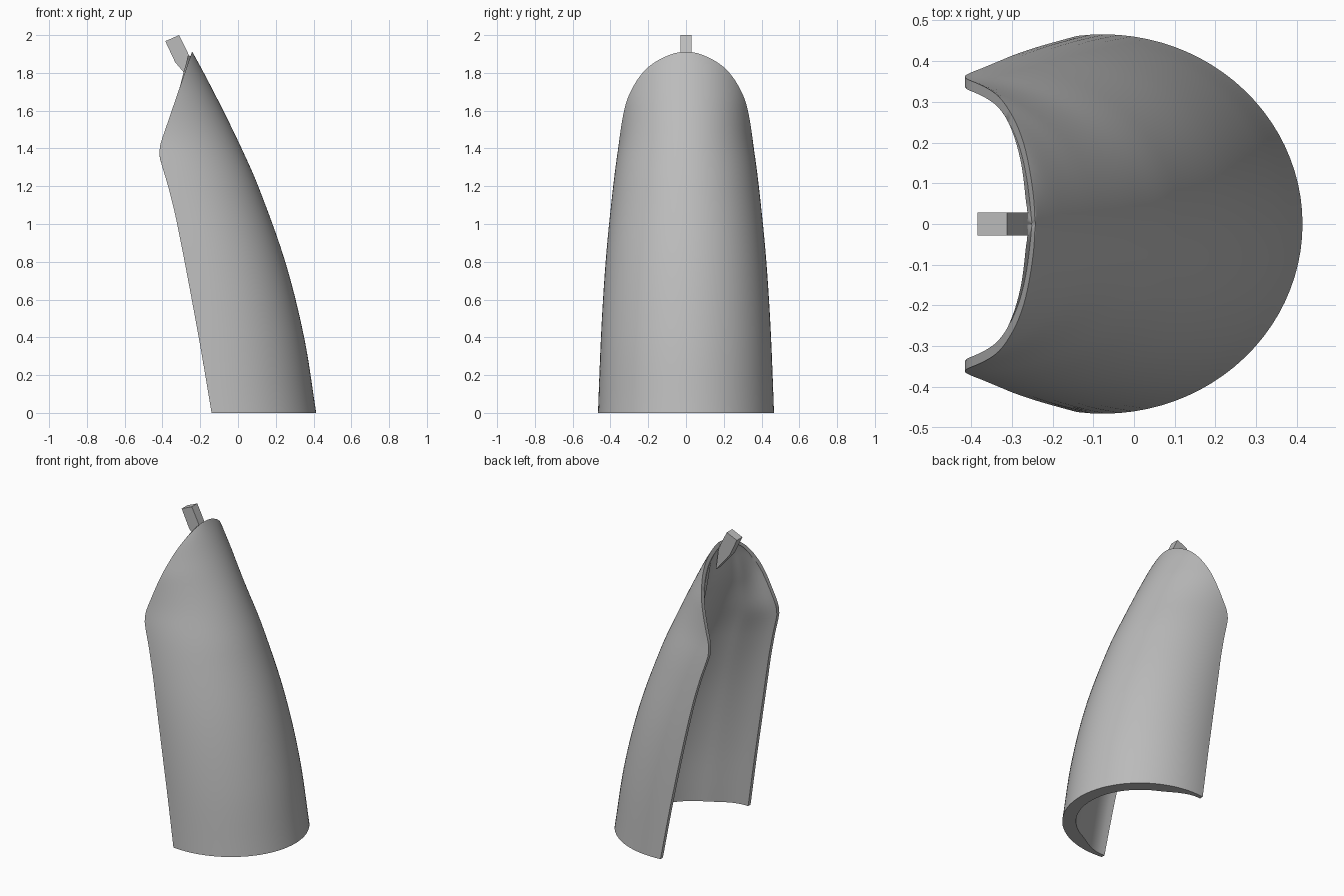
import bpy, bmesh, math
from mathutils import Vector

cube = bpy.data.objects.get("Cube")
if cube:
    bpy.data.objects.remove(cube)

TOP = 1.912
ROWS, COLS = 56, 48


def curve(points):
    """Smooth function through a few (position, value) points."""
    xs, ys = zip(*points)
    last = len(xs) - 1

    def slope(i):
        a, b = max(i - 1, 0), min(i + 1, last)
        return (ys[b] - ys[a]) / (xs[b] - xs[a])

    def value(x):
        i = 0
        while i < last - 1 and x > xs[i + 1]:
            i += 1
        h = xs[i + 1] - xs[i]
        t = min(max((x - xs[i]) / h, 0), 1)
        a, b = t * t * (3 - 2 * t), t * (1 - t)
        return (ys[i] * (1 - a) + ys[i + 1] * a
                + h * b * ((1 - t) * slope(i) - t * slope(i + 1)))
    return value


def ease(t):
    t = min(max(t, 0), 1)
    return t * t * (3 - 2 * t)


# Profiles: ridge and open edge by height, half width by root of depth below the tip
ridge = curve([(0, .414), (.4, .35), (.8, .25), (1.2, .107), (1.4, .019),
               (1.6, -.078), (1.8, -.181), (TOP, -.242)])
edge = curve([(0, -.14), (.4, -.208), (1, -.322), (1.2, -.37), (1.3, -.4),
              (1.36, -.415), (1.42, -.411), (1.5, -.385), (TOP, -.2435)])
half_width = curve([(0, 0), (.148, .1), (.286, .2), (.41, .27), (.53, .32),
                    (.73, .362), (.96, .405), (1.15, .433), (1.383, .462)])
depth = curve([(0, .49), (1.37, .43), (TOP, .38)])

grey = bpy.data.materials.new("plain_grey")
grey.use_nodes = True
grey.diffuse_color = (.5, .5, .5, 1)
grey.node_tree.nodes["Principled BSDF"].inputs["Base Color"].default_value = (.5, .5, .5, 1)


def finish(bm, name, angle):
    bmesh.ops.recalc_face_normals(bm, faces=bm.faces)
    mesh = bpy.data.meshes.new(name)
    bm.to_mesh(mesh)
    bm.free()
    obj = bpy.data.objects.new(name, mesh)
    bpy.context.collection.objects.link(obj)
    mesh.materials.append(grey)
    bpy.ops.object.select_all(action="DESELECT")
    obj.select_set(True)
    bpy.context.view_layer.objects.active = obj
    bpy.ops.object.shade_smooth_by_angle(angle=math.radians(angle))
    return obj


# Curved shell: outer skin lofted from elliptical arcs
bm = bmesh.new()
outer, thickness = [], []
for i in range(ROWS + 1):
    s = .015 + (math.sqrt(TOP) - .015) * i / ROWS
    z = 0 if i == ROWS else TOP - s * s
    a = depth(z)
    centre = ridge(z) - a
    span = math.acos((edge(z) - centre) / a)
    b = half_width(s) / math.sin(span)
    row, thick = [], []
    for j in range(COLS + 1):
        u = 2 * j / COLS - 1
        row.append(bm.verts.new((centre + a * math.cos(u * span), b * math.sin(u * span), z)))
        thick.append(.025 + .055 * ease((1 - abs(u)) / .35) * ease((s - .15) / .4))
    outer.append(row)
    thickness.append(thick)


def skin(grid):
    for r, q in zip(grid, grid[1:]):
        for j in range(COLS):
            bm.faces.new((r[j], q[j], q[j + 1], r[j + 1]))


skin(outer)
bm.normal_update()

# Inner skin: offset inward, kept in the plane of the rim and of the base
inner = []
for i, row in enumerate(outer):
    new_row = []
    for j, v in enumerate(row):
        n = v.normal.copy()
        if n.dot(Vector((1, v.co.y * 3, .3))) < 0:
            n.negate()
        if i == 0 or j in (0, COLS):
            z = min(max(v.co.z, .01), TOP - .01)
            plane = Vector((.02, 0, edge(z - .01) - edge(z + .01))).normalized()
            n -= plane * n.dot(plane)
        if i == ROWS:
            n.z = 0
        p = v.co - n * (thickness[i][j] / max(n.length_squared, .3))
        p.z = max(p.z, 0)
        new_row.append(bm.verts.new(p))
    inner.append(new_row)
skin(inner)

# Rim and base faces joining both skins
def border(g):
    return (g[0] + [r[-1] for r in g[1:]] + g[-1][-2::-1]
            + [r[0] for r in g[-2:0:-1]])


o, n = border(outer), border(inner)
for k in range(len(o)):
    m = (k + 1) % len(o)
    bm.faces.new((o[k], o[m], n[m], n[k]))
finish(bm, "curved_shell", 35)

# Mounting tab at the tip: side profile extruded across
bm = bmesh.new()
profile = [(-.385, 1.968), (-.312, 2), (-.265, 1.905), (-.252, 1.87),
           (-.235, 1.74), (-.285, 1.8), (-.333, 1.857)]
face = bm.faces.new([bm.verts.new((x, -.028, z)) for x, z in profile])
side = bmesh.ops.extrude_face_region(bm, geom=[face])
bmesh.ops.translate(bm, vec=(0, .056, 0),
                    verts=[g for g in side["geom"] if isinstance(g, bmesh.types.BMVert)])
finish(bm, "tip_tab", 20)
